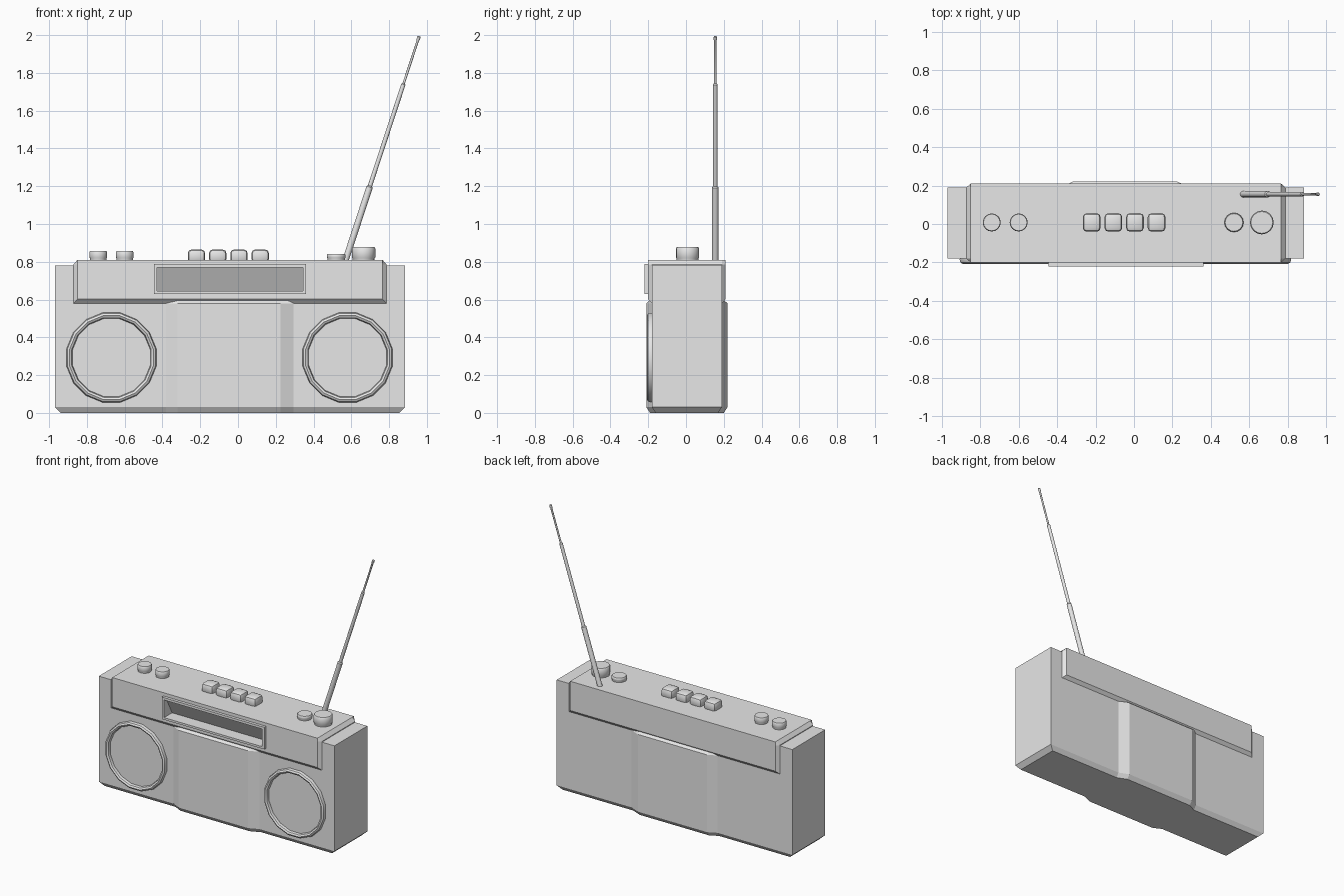
import bpy, bmesh, math
from mathutils import Vector

if "Cube" in bpy.data.objects:
    bpy.data.objects.remove(bpy.data.objects["Cube"])

grey = bpy.data.materials.new("plain grey")
grey.diffuse_color = (0.8, 0.8, 0.8, 1)
grey.use_nodes = True
grey.node_tree.nodes["Principled BSDF"].inputs["Base Color"].default_value = grey.diffuse_color


def finish(name, bm, smooth=False):
    bmesh.ops.recalc_face_normals(bm, faces=bm.faces)
    mesh = bpy.data.meshes.new(name)
    bm.to_mesh(mesh)
    bm.free()
    mesh.materials.append(grey)
    ob = bpy.data.objects.new(name, mesh)
    bpy.context.collection.objects.link(ob)
    if smooth:
        bpy.ops.object.select_all(action='DESELECT')
        ob.select_set(True)
        bpy.context.view_layer.objects.active = ob
        bpy.ops.object.shade_smooth_by_angle(angle=math.radians(35))
    return ob


def loft(name, rings, closed=False, smooth=False):
    """Skin equal-length rings; cap the ends, or join last to first."""
    bm = bmesh.new()
    vs = [[bm.verts.new(p) for p in r] for r in rings]
    n = len(rings[0])
    pairs = list(zip(vs, vs[1:])) + ([(vs[-1], vs[0])] if closed else [])
    for a, b in pairs:
        for i in range(n):
            j = (i + 1) % n
            bm.faces.new((a[i], a[j], b[j], b[i]))
    if not closed:
        bm.faces.new(vs[0])
        bm.faces.new(vs[-1])
    return finish(name, bm, smooth)


def circle(center, r, axis, n, turn=0.0):
    q = Vector(axis).to_track_quat('Z', 'Y')
    return [Vector(center) + q @ Vector((r * math.cos(a), r * math.sin(a), 0))
            for a in (2 * math.pi * i / n + turn for i in range(n))]


def rect(x0, x1, z0, z1, y):
    return [(x0, y, z0), (x1, y, z0), (x1, y, z1), (x0, y, z1)]


# Lower body: plan outline with a raised centre band on front and back
def plan(z, inset=0.0, bulge=0.03):
    x0, x1 = -0.97 + inset * 1.6, 0.885 - inset * 1.6
    f, b = -0.18 + inset, 0.19 - inset
    xs = (-0.38, -0.32, 0.225, 0.295)
    dy = (0, bulge, bulge, 0)
    pts = [(x0, f)] + [(x, f - d) for x, d in zip(xs, dy)] + [(x1, f), (x1, b)]
    pts += [(x, b + d) for x, d in reversed(list(zip(xs, dy)))] + [(x0, b)]
    return [(x, y, z) for x, y in pts]


body = loft("body", [plan(0, 0.02), plan(0.03), plan(0.58),
                     plan(0.605, bulge=0.001), plan(0.78, bulge=0.001)])


# Top cap: bevelled at the ends and the lower edge, flush on top
def cap_ring(y, d):
    x0, x1, z0 = -0.872 + d, 0.787 - d, 0.58 + d
    return [(x0, y, z0), (x1, y, z0), (x1, y, 0.785), (0.765, y, 0.81),
            (-0.85, y, 0.81), (x0, y, 0.785)]


cap = loft("top_cap", [cap_ring(-0.2, 0.0218), cap_ring(-0.18, 0),
                       cap_ring(0.19, 0), cap_ring(0.21, 0.0218)])

# Window recess with a sloping floor, cut into cap and body
cutter = loft("window_cutter", [
    [(x, -0.3, 0.645), (x, -0.13, 0.645), (x, -0.196, 0.77), (x, -0.3, 0.77)]
    for x in (-0.428, 0.343)])
for ob in (body, cap):
    mod = ob.modifiers.new("window", 'BOOLEAN')
    mod.object = cutter
    mod.solver = 'EXACT'
    bpy.context.view_layer.objects.active = ob
    bpy.ops.object.modifier_apply(modifier=mod.name)
bpy.data.objects.remove(cutter)

# Window frame
outer, inner = (-0.446, 0.361, 0.63, 0.787), (-0.428, 0.343, 0.645, 0.77)
loft("window_frame", [rect(*outer, -0.195), rect(*outer, -0.22),
                      rect(*inner, -0.22), rect(*inner, -0.195)], closed=True)

# Speakers: rounded ring and flat grille
for side, x in (("left", -0.67), ("right", 0.58)):
    rings = []
    for k in range(8):
        a = 2 * math.pi * k / 8
        rings.append(circle((x, -0.185 + 0.022 * math.sin(a), 0.293),
                            0.226 + 0.016 * math.cos(a), (0, -1, 0), 16, math.pi / 16))
    loft(side + "_speaker_ring", rings, closed=True, smooth=True)
    loft(side + "_speaker_grille",
         [circle((x, y, 0.293), 0.215, (0, -1, 0), 16, math.pi / 16)
          for y in (-0.178, -0.183)])

# Round knobs
for i, (x, r, top) in enumerate(((-0.74, 0.047, 0.857), (-0.6, 0.047, 0.857),
                                 (0.52, 0.05, 0.842), (0.665, 0.062, 0.877))):
    prof = ((0.8, 0.94), (0.818, 0.94), (0.824, 1), (top - 0.007, 1), (top, 0.92))
    loft(f"knob_{i + 1}", [circle((x, 0.008, z), r * s, (0, 0, 1), 16) for z, s in prof],
         smooth=True)

# Square push buttons
for i in range(4):
    bm = bmesh.new()
    bmesh.ops.create_cube(bm, size=1)
    for v in bm.verts:
        v.co = (v.co.x * 0.092 - 0.22 + i * 0.1125, v.co.y * 0.096 + 0.008,
                v.co.z * 0.07 + 0.83)
    bmesh.ops.bevel(bm, geom=bm.edges[:], offset=0.02, segments=2,
                    profile=0.5, affect='EDGES')
    finish(f"button_{i + 1}", bm, smooth=True)

# Telescopic aerial in three stages with a tip
base, tip = Vector((0.565, 0.155, 0.795)), Vector((0.958, 0.155, 1.99))
axis = (tip - base).normalized()
stages = ((0, 0.017), (0.335, 0.017), (0.34, 0.0115), (0.79, 0.0115),
          (0.795, 0.0065), (0.985, 0.0065), (0.988, 0.009), (1.0, 0.009), (1.004, 0.005))
loft("aerial", [circle(base.lerp(tip, t), r, axis, 12) for t, r in stages], smooth=True)
